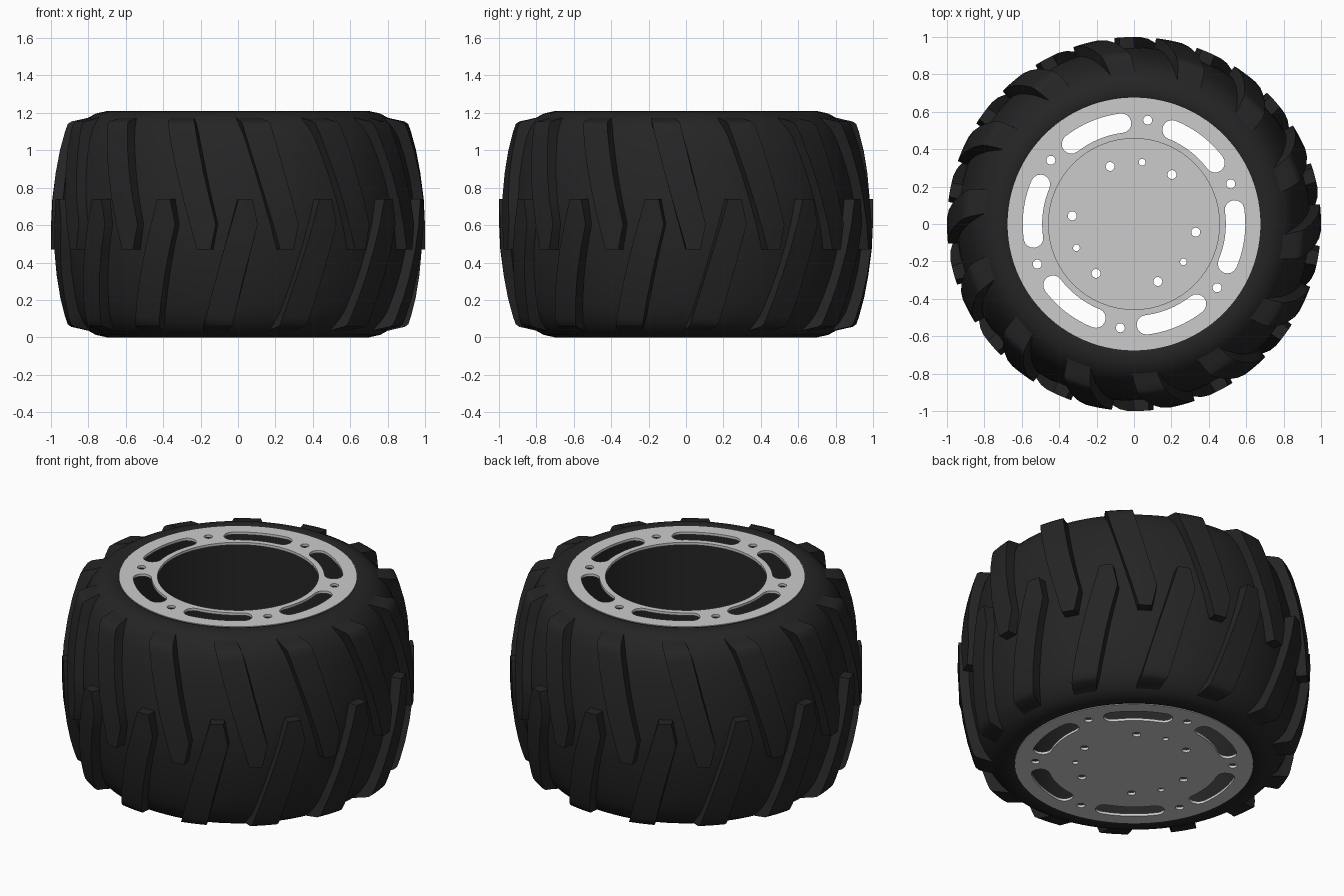
import bpy, bmesh
from math import sin, cos, radians, pi

if "Cube" in bpy.data.objects:
    bpy.data.objects.remove(bpy.data.objects["Cube"])

H = 1.21          # tyre width (z extent)
MID = H / 2
SEG = 98
LUGS = 14

rubber = bpy.data.materials.new("rubber")
rubber.diffuse_color = (0.018, 0.018, 0.018, 1)
rubber.use_nodes = True
rubber.node_tree.nodes["Principled BSDF"].inputs["Base Color"].default_value = rubber.diffuse_color


def finish(bm, name, mat=None):
    bmesh.ops.recalc_face_normals(bm, faces=bm.faces)
    me = bpy.data.meshes.new(name)
    bm.to_mesh(me)
    bm.free()
    ob = bpy.data.objects.new(name, me)
    bpy.context.collection.objects.link(ob)
    if mat:
        me.materials.append(mat)
    bpy.ops.object.select_all(action='DESELECT')
    ob.select_set(True)
    bpy.context.view_layer.objects.active = ob
    bpy.ops.object.shade_smooth_by_angle(angle=radians(35))
    return ob


def polar(r, deg, z):
    # angle measured from the front (-y) towards +x
    a = radians(deg)
    return (r * sin(a), -r * cos(a), z)


# Tyre carcass: half profile mirrored about the middle and revolved
half = [(.675, 1.2), (.70, 1.21), (.76, 1.197), (.80, 1.175), (.84, 1.13),
        (.872, 1.07), (.90, .97), (.925, .85), (.941, .72)]
profile = half + [(.946, MID)] + [(r, H - z) for r, z in reversed(half)]
bm = bmesh.new()
rings = [[bm.verts.new(polar(r, 360 * i / SEG, z)) for r, z in profile] for i in range(SEG)]
n = len(profile)
for i in range(SEG):
    a, b = rings[i], rings[(i + 1) % SEG]
    for j in range(n):
        k = (j + 1) % n
        bm.faces.new((a[j], b[j], b[k], a[k]))
finish(bm, "tyre_carcass", rubber)

# Tread lugs: rows of (z, left angle, right angle, outer radius, base radius, base z)
rows = [(.47, -12.7, -8.4, 1.0, .92, .47),
        (.605, -14.9, -6.8, 1.0, .92, .605),
        (.74, -17.2, -8.8, .993, .915, .74),
        (.88, -19.6, -10.9, .975, .90, .88),
        (1.00, -21.7, -12.6, .952, .875, .99),
        (1.10, -23.5, -14.1, .925, .84, 1.07),
        (1.14, -24.2, -14.7, .911, .82, 1.09),
        (1.154, -24.8, -15.2, .892, .81, 1.10),
        (1.163, -25.6, -16.0, .85, .79, 1.13),
        (1.176, -26.5, -17.0, .795, .78, 1.15)]


def add_lug(bm, turn, flip):
    def pt(r, a, z):
        return bm.verts.new(polar(r, a + turn, H - z if flip else z))
    loops = []
    for z, l, rt, ro, ri, zi in rows:
        m = (l + rt) / 2
        loops.append([pt(ri, l - .4, zi), pt(ro, l, z), pt(ro, m, z),
                      pt(ro, rt, z), pt(ri, rt + .4, zi), pt(ri, m, zi)])
    for a, b in zip(loops, loops[1:]):
        for j in range(6):
            k = (j + 1) % 6
            bm.faces.new((a[j], a[k], b[k], b[j]))
    bm.faces.new(loops[0])
    bm.faces.new(loops[-1])


for name, flip, shift in (("upper_lugs", False, 0), ("lower_lugs", True, 180 / LUGS)):
    bm = bmesh.new()
    for i in range(LUGS):
        add_lug(bm, 360 * i / LUGS + shift, flip)
    finish(bm, name, rubber)


# Rim plates: filled flat curves with hole outlines, extruded to thickness
def circle(r, cx=0, cy=0, steps=20):
    return [(cx + r * cos(2 * pi * i / steps), cy + r * sin(2 * pi * i / steps)) for i in range(steps)]


def at(r, deg):
    return r * cos(radians(deg)), r * sin(radians(deg))


def slot(mid, span=15.5, r=.543, w=.052):
    pts = [at(r + w, mid - span + span * i / 5) for i in range(11)]
    for end, start in ((mid + span, 0), (mid - span, 180)):
        cx, cy = at(r, end)
        for i in range(1, 8):
            t = radians(end + start + 180 * i / 8)
            pts.append((cx + w * cos(t), cy + w * sin(t)))
        if start == 0:
            pts += [at(r - w, mid + span - span * i / 5) for i in range(11)]
    return pts


def plate(name, outlines, z, thick):
    cu = bpy.data.curves.new(name + "_outline", 'CURVE')
    cu.dimensions = '2D'
    cu.fill_mode = 'BOTH'
    cu.extrude = thick / 2
    for pts in outlines:
        sp = cu.splines.new('POLY')
        sp.points.add(len(pts) - 1)
        for p, (x, y) in zip(sp.points, pts):
            p.co = (x, y, 0, 1)
        sp.use_cyclic_u = True
    tmp = bpy.data.objects.new(name + "_tmp", cu)
    bpy.context.collection.objects.link(tmp)
    bpy.context.view_layer.update()
    me = tmp.to_mesh()
    bm = bmesh.new()
    bm.from_mesh(me)
    tmp.to_mesh_clear()
    bpy.data.objects.remove(tmp)
    bmesh.ops.remove_doubles(bm, verts=bm.verts, dist=1e-5)
    bmesh.ops.translate(bm, verts=bm.verts, vec=(0, 0, z))
    finish(bm, name)


shared = [circle(.676, steps=SEG)]
for k in range(6):
    shared.append(slot(-7.5 + 60 * k))
    shared.append(circle(.024, *at(.56, 22.5 + 60 * k)))

# Hub holes on the closed plate, three groups of three
hub = []
for k in range(3):
    for off, r in ((-30, .024), (0, .018), (30, .024)):
        hub.append(circle(r, *at(.333, 82.5 + off + 120 * k)))

plate("outer_rim_ring", shared + [circle(.457, steps=64)], 1.197, .016)
plate("inner_rim_disc", shared + hub, .013, .016)
